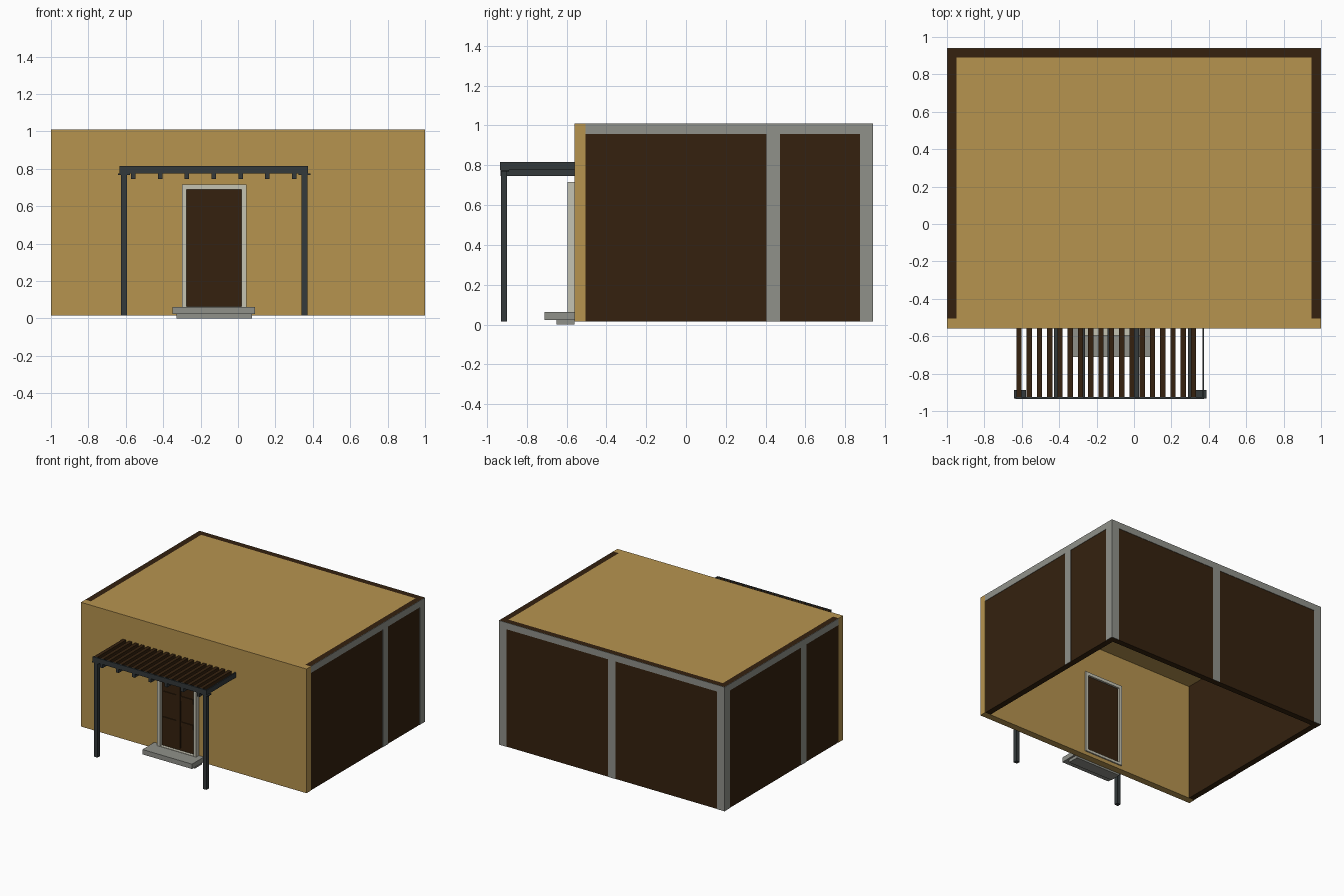
import bpy, bmesh

if "Cube" in bpy.data.objects:
    bpy.data.objects.remove(bpy.data.objects["Cube"])


def material(name, rgb):
    m = bpy.data.materials.new(name)
    m.diffuse_color = (*rgb, 1)
    m.use_nodes = True
    m.node_tree.nodes["Principled BSDF"].inputs["Base Color"].default_value = m.diffuse_color
    return m


TAN = material("tan_plaster", (0.47, 0.295, 0.078))
BROWN = material("dark_brown_wood", (0.035, 0.0155, 0.0045))
GREY = material("grey_concrete", (0.28, 0.285, 0.255))
PALE = material("pale_trim", (0.56, 0.55, 0.45))
SLATE = material("slate_metal", (0.033, 0.041, 0.043))


def finish(name, bm, mat):
    bmesh.ops.recalc_face_normals(bm, faces=bm.faces)
    me = bpy.data.meshes.new(name)
    bm.to_mesh(me)
    bm.free()
    me.materials.append(mat)
    ob = bpy.data.objects.new(name, me)
    bpy.context.collection.objects.link(ob)
    return ob


def box(name, x, y, z, mat):
    """Box from (min, max) pairs on each axis."""
    bm = bmesh.new()
    bmesh.ops.create_cube(bm, size=1)
    for v in bm.verts:
        for i, (lo, hi) in enumerate((x, y, z)):
            v.co[i] = lo if v.co[i] < 0 else hi
    return finish(name, bm, mat)


def extrude_y(name, outline, y0, y1, mat):
    """Prism from an x-z outline."""
    bm = bmesh.new()
    face = bm.faces.new([bm.verts.new((x, y0, z)) for x, z in outline])
    res = bmesh.ops.extrude_face_region(bm, geom=[face])
    moved = [g for g in res["geom"] if isinstance(g, bmesh.types.BMVert)]
    bmesh.ops.translate(bm, vec=(0, y1 - y0, 0), verts=moved)
    return finish(name, bm, mat)


BASE, TOP = 0.015, 1.01
FRONT, BACK = -0.56, 0.94
T = 0.003  # thickness of the grey framing plates

# Front wall with a door opening
DX0, DX1, DZ0, DZ1 = -0.30, 0.045, 0.045, 0.715
extrude_y("front_wall", [(-1, BASE), (DX0, BASE), (DX0, DZ1), (DX1, DZ1),
                         (DX1, BASE), (1, BASE), (1, TOP), (-1, TOP)],
          FRONT, -0.505, TAN)
box("door_sill_wall", (DX0, DX1), (FRONT, -0.505), (BASE, DZ0), TAN)

# Side walls, back wall and roof; the floor is open
for side, s in (("left", -1), ("right", 1)):
    box(side + "_wall", sorted((s * 0.95, s * (1 - T))), (-0.505, BACK - T), (BASE, TOP), BROWN)
box("back_wall", (-0.95, 0.95), (0.89, BACK - T), (BASE, TOP), BROWN)
box("roof", (-0.95, 0.95), (-0.505, 0.89), (0.957, TOP), TAN)

# Grey framing on the outside of the side walls
for side, s, py in (("left", -1, -0.095), ("right", 1, 0.405)):
    xs = sorted((s * (1 - T), s))
    box(side + "_top_band", xs, (-0.505, BACK), (0.957, TOP), GREY)
    box(side + "_middle_post", xs, (py, py + 0.066), (BASE, 0.957), GREY)
    box(side + "_corner_post", xs, (0.873, BACK), (BASE, 0.957), GREY)

# Grey framing on the back wall
ys = (BACK - T, BACK)
box("back_top_band", (-1 + T, 1 - T), ys, (0.957, TOP), GREY)
for name, cx in (("left", -0.965), ("middle", 0), ("right", 0.965)):
    box("back_post_" + name, (cx - 0.032, cx + 0.032), ys, (BASE, 0.957), GREY)

# Door trim
w = 0.025
fy = (-0.595, -0.495)
box("door_jamb_left", (DX0, DX0 + w), fy, (DZ0, DZ1), PALE)
box("door_jamb_right", (DX1 - w, DX1), fy, (DZ0, DZ1), PALE)
box("door_head", (DX0 + w, DX1 - w), fy, (DZ1 - w, DZ1), PALE)
box("door_threshold", (DX0 + w, DX1 - w), fy, (DZ0, DZ0 + 0.02), PALE)

# Door leaf with raised bars
box("door_leaf", (DX0 + w, DX1 - w), (-0.57, -0.51), (DZ0 + 0.02, DZ1 - w), BROWN)
box("door_center_bar", (-0.147, -0.108), (-0.578, -0.57), (0.085, 0.675), BROWN)
for i, z in enumerate((0.26, 0.465)):
    box(f"door_rail_{i}", (-0.26, 0.003), (-0.576, -0.57), (z, z + 0.037), BROWN)

# Door steps
box("step_upper", (-0.35, 0.09), (-0.71, FRONT), (0.023, 0.062), GREY)
box("step_lower", (-0.33, 0.075), (-0.65, FRONT), (0, 0.023), GREY)

# Pergola posts with cap plates
for side, cx in (("left", -0.61), ("right", 0.355)):
    box("pergola_post_" + side, (cx - 0.016, cx + 0.016), (-0.93, -0.898), (BASE, 0.768), SLATE)
    box("pergola_cap_" + side, (cx - 0.032, cx + 0.032), (-0.932, -0.888), (0.768, 0.776), SLATE)

# Pergola fascia boards
box("pergola_front_fascia", (-0.633, 0.375), (-0.935, -0.925), (0.776, 0.816), SLATE)
box("pergola_side_fascia", (0.365, 0.375), (-0.925, FRONT), (0.776, 0.816), SLATE)

# Rafters below, slats on top
for i in range(7):
    cx = -0.56 + i * 0.1435
    box(f"pergola_rafter_{i}", (cx - 0.012, cx + 0.012), (-0.933, FRONT), (0.745, 0.776), SLATE)
for i in range(18):
    cx = -0.615 + i * 0.0549
    box(f"pergola_slat_{i}", (cx - 0.014, cx + 0.014), (-0.925, FRONT), (0.777, 0.815), BROWN)
